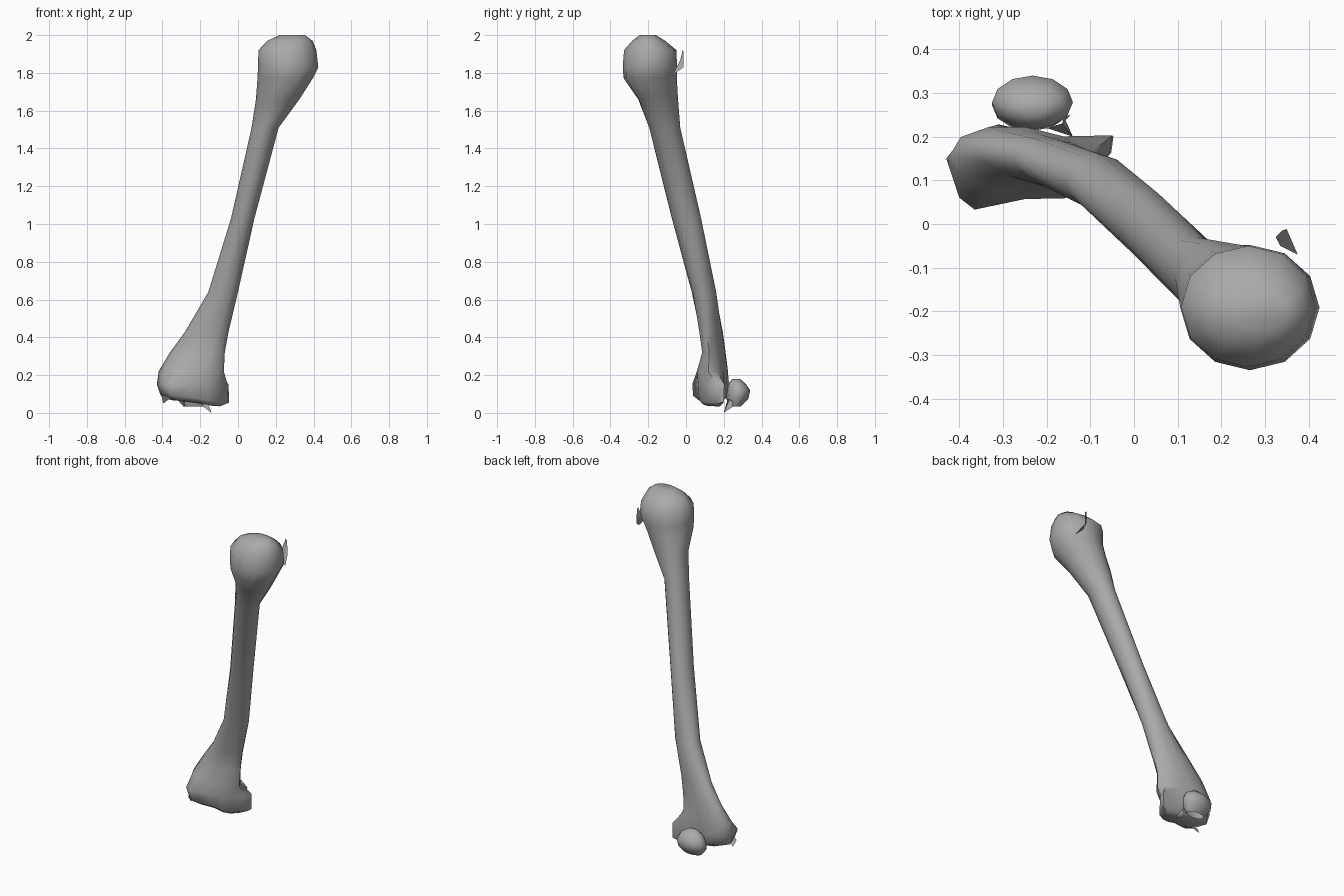
import bpy, bmesh
from math import sin, cos, pi, radians

if "Cube" in bpy.data.objects:
    bpy.data.objects.remove(bpy.data.objects["Cube"])

SIDES = 12
grey = bpy.data.materials.new("bone_grey")
grey.diffuse_color = (.4, .4, .4, 1)
grey.use_nodes = True
grey.node_tree.nodes["Principled BSDF"].inputs["Base Color"].default_value = grey.diffuse_color


def make(name, bm, angle=60):
    bmesh.ops.recalc_face_normals(bm, faces=bm.faces)
    mesh = bpy.data.meshes.new(name)
    bm.to_mesh(mesh)
    bm.free()
    mesh.materials.append(grey)
    ob = bpy.data.objects.new(name, mesh)
    bpy.context.collection.objects.link(ob)
    bpy.ops.object.select_all(action='DESELECT')
    ob.select_set(True)
    bpy.context.view_layer.objects.active = ob
    bpy.ops.object.shade_smooth_by_angle(angle=radians(angle))
    return ob


def ellipse(z, x0, x1, y0, y1, skew=0.0):
    """Sheared ellipse that fills the given x and y extents."""
    cx, cy, a, b = (x0 + x1) / 2, (y0 + y1) / 2, (x1 - x0) / 2, (y1 - y0) / 2
    ts = [2 * pi * i / SIDES for i in range(SIDES)]
    return [(cx + a * cos(t), cy + b * sin(t + skew), z) for t in ts]


def loft(bm, rings, cap_start=True, cap_end=True):
    vs = [[bm.verts.new(p) for p in r] for r in rings]
    for lo, hi in zip(vs, vs[1:]):
        n = len(lo)
        for i in range(n):
            j = (i + 1) % n
            bm.faces.new((lo[i], lo[j], hi[j], hi[i]))
    if cap_start:
        bm.faces.new(vs[0][::-1])
    if cap_end:
        bm.faces.new(vs[-1])


def strip(name, upper, lower):
    """Thin open shard between two short polylines."""
    bm = bmesh.new()
    a = [bm.verts.new(p) for p in upper]
    b = [bm.verts.new(p) for p in lower]
    for i in range(len(a) - 1):
        bm.faces.new((a[i], a[i + 1], b[i + 1], b[i]))
    return make(name, bm)


# Outline of the broad lower joint, seen from above
joint = [(-.055, .165), (-.05, .203), (-.17, .2), (-.25, .215), (-.31, .228), (-.39, .2),
         (-.43, .15), (-.4, .06), (-.365, .033), (-.25, .06), (-.165, .065), (-.11, .1)]


def joint_ring(z, k, shift=0.0, drop=0.0):
    """Scaled joint outline whose right condyle hangs lower than the left."""
    cx, cy = -.235, .14
    ring = []
    for x, y in joint:
        d = drop * max(0, min(1, (x + .3) / .2))
        ring.append((cx + (x - cx) * k + shift, cy + (y - cy) * k, z - d))
    return ring


# Long bone: joint, shaft and rounded head in one loft
rings = [joint_ring(.065, .65, .02, .03), joint_ring(.09, .95, .012, .035), joint_ring(.15, 1.0)]
rings += [ellipse(*r) for r in [
    (.22, -.42, -.075, .055, .225, -.25),
    (.32, -.36, -.07, .085, .21, -.4),
    (.43, -.28, -.05, .07, .195, -.4),
    (.64, -.157, .0, .03, .16, -.1),
    (1.03, -.037, .087, -.075, .08, 0),
    (1.51, .072, .215, -.195, -.03, -.1),
    (1.66, .095, .325, -.255, -.04, -.2),
    (1.77, .103, .395, -.33, -.048, -.1),
    (1.83, .106, .425, -.335, -.048, 0),
    (1.92, .108, .415, -.328, -.05, 0),
    (1.97, .155, .395, -.285, -.11, 0),
    (2.0, .22, .355, -.245, -.16, 0)]]
bm = bmesh.new()
loft(bm, rings)
make("long_bone", bm)

# Small rounded bone behind the joint, hollow underneath
bm = bmesh.new()
loft(bm, [ellipse(*r) for r in [
    (.035, -.29, -.17, .23, .29),
    (.075, -.325, -.145, .213, .33),
    (.12, -.325, -.14, .218, .34),
    (.155, -.30, -.16, .225, .315),
    (.18, -.26, -.20, .245, .285)]], cap_start=False)
make("small_bone", bm)

# Thin broken shards around the joints
strip("small_bone_shard",
      [(-.2, .22, .07), (-.165, .23, .07), (-.145, .25, .06)],
      [(-.18, .22, .03), (-.14, .2, .0), (-.16, .245, .03)])
strip("joint_shard",
      [(-.405, .08, .09), (-.37, .06, .1), (-.31, .07, .1), (-.28, .1, .07)],
      [(-.395, .1, .05), (-.37, .09, .07), (-.3, .1, .065), (-.28, .13, .03)])
strip("head_shard",
      [(.34, -.015, 1.93), (.325, -.03, 1.87), (.335, -.05, 1.83)],
      [(.35, -.015, 1.92), (.35, -.012, 1.83), (.375, -.07, 1.79)])
